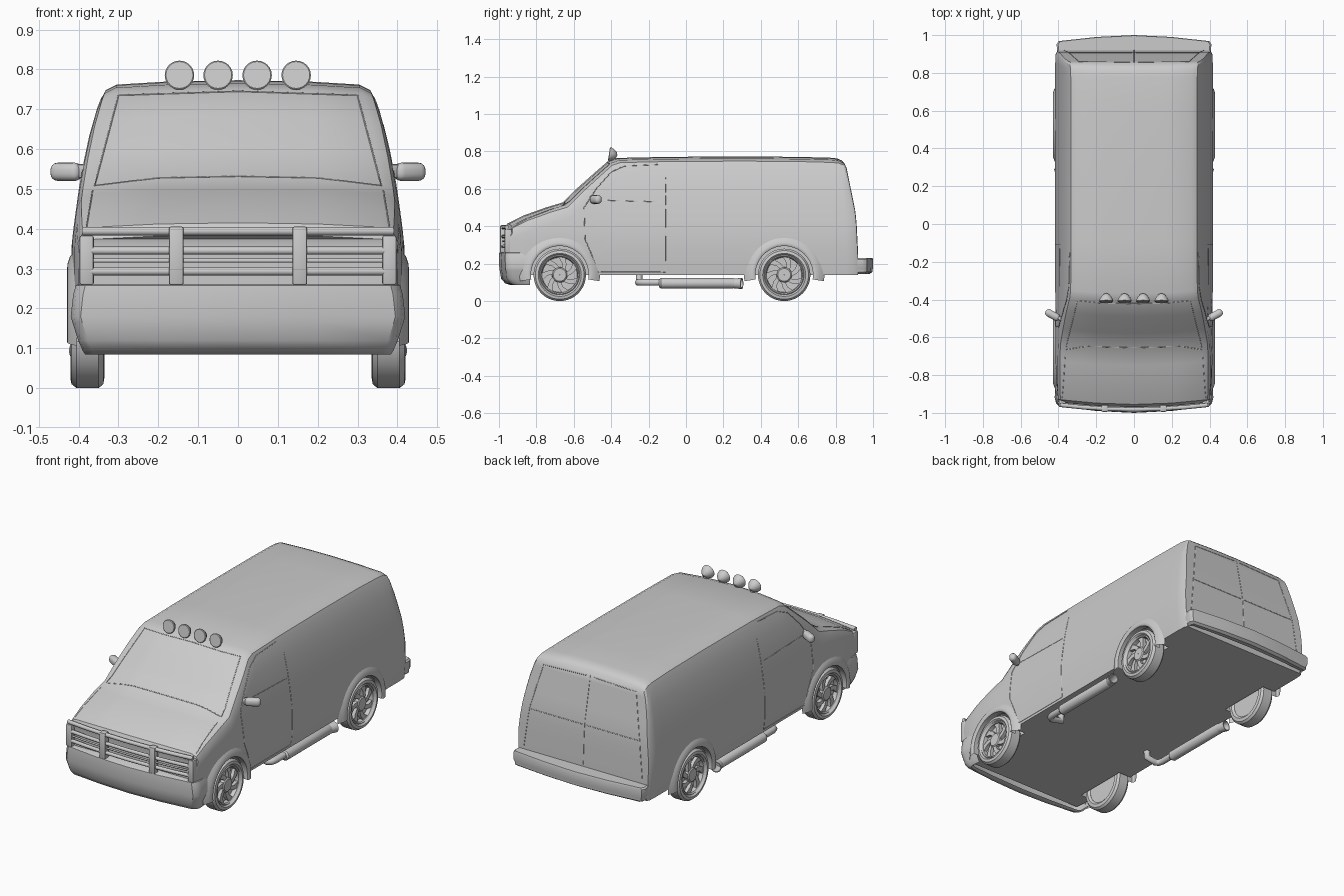
import bpy, bmesh, math
from mathutils import Vector, Matrix
from mathutils.bvhtree import BVHTree

if "Cube" in bpy.data.objects:
    bpy.data.objects.remove(bpy.data.objects["Cube"])


def smooth(ob, angle):
    bpy.ops.object.select_all(action='DESELECT')
    ob.select_set(True)
    bpy.context.view_layer.objects.active = ob
    bpy.ops.object.shade_smooth_by_angle(angle=math.radians(angle))


def finish(name, bm, angle=35):
    bmesh.ops.recalc_face_normals(bm, faces=bm.faces)
    me = bpy.data.meshes.new(name)
    bm.to_mesh(me)
    bm.free()
    ob = bpy.data.objects.new(name, me)
    bpy.context.collection.objects.link(ob)
    smooth(ob, angle)
    return ob


def interp(table, v):
    if v <= table[0][0]:
        return table[0][1]
    for (a, fa), (b, fb) in zip(table, table[1:]):
        if v <= b:
            return fa + (fb - fa) * (v - a) / (b - a)
    return table[-1][1]


def skin(bm, rings, closed):
    """Quads between successive point rings."""
    vs = [[bm.verts.new(p) for p in r] for r in rings]
    n = len(rings[0])
    for a, b in zip(vs, vs[1:]):
        for i in range(n if closed else n - 1):
            j = (i + 1) % n
            bm.faces.new((a[i], a[j], b[j], b[i]))
    return vs


def tube(name, pts, r, sides=4):
    cu = bpy.data.curves.new(name, 'CURVE')
    cu.dimensions = '3D'
    cu.bevel_depth = r
    cu.bevel_resolution = sides
    cu.use_fill_caps = True
    sp = cu.splines.new('POLY')
    sp.points.add(len(pts) - 1)
    for p, q in zip(sp.points, pts):
        p.co = (*q, 1)
    ob = bpy.data.objects.new(name, cu)
    bpy.context.collection.objects.link(ob)
    return ob


def block(name, loc, size, bevel=0.006, rot=0, seg=2):
    bm = bmesh.new()
    bmesh.ops.create_cube(bm, size=1, matrix=Matrix.Diagonal((*size, 1)))
    bmesh.ops.bevel(bm, geom=bm.edges[:], offset=bevel, segments=seg, profile=0.5, affect='EDGES')
    bm.transform(Matrix.Translation(loc) @ Matrix.Rotation(rot, 4, 'Z'))
    return finish(name, bm)


def lathe(bm, profile, centre, axis='X', a0=0, a1=360, n=40):
    """Revolve (offset along axis, radius) points around an axis."""
    full = a1 - a0 == 360
    rings = []
    for k in range(n if full else n + 1):
        t = math.radians(a0 + (a1 - a0) * k / n)
        c, s = math.cos(t), math.sin(t)
        rings.append([Vector(centre) + (Vector((o, r * c, r * s)) if axis == 'X'
                      else Vector((r * c, o, r * s))) for o, r in profile])
    skin(bm, rings + rings[:1] if full else rings, False)
    bmesh.ops.remove_doubles(bm, verts=bm.verts, dist=1e-5)


# Body shell: cross-sections lofted from nose to tail
WIDTH = [(.12, .405), (.2, .415), (.36, .417), (.5, .398), (.6, .38), (.68, .36), (.74, .338)]
REAR = [(.12, .92), (.22, .92), (.46, .908), (.72, .855), (.78, .825)]
STATIONS = [(-.94, .385, .955), (-.925, .415, .965), (-.84, .457, .985), (-.72, .5, 1), (-.63, .527, 1),
            (-.55, .605, 1), (-.46, .685, 1), (-.385, .75, 1), (-.34, .765, 1), (-.1, .771, 1),
            (.3, .773, 1), (.6, .771, 1), (.78, .766, 1), ('r', .762, 1, .55), ('r', .752, .995, .88),
            ('r', .74, .975, 1)]
ZB = .14
rings = []
for st in STATIONS:
    y0, zt, f = st[:3]
    ze = zt - .05
    half = [(interp(WIDTH, z) * f, z) for z in (ZB + (ze - ZB) * k / 8 for k in range(9))]
    w = half[-1][0]
    half += [(w - .012, zt - .025), (w - .04, zt - .011), (w * .5, zt - .003)]
    ring = half + [(0, zt)] + [(-x, z) for x, z in reversed(half)]
    pts = []
    for x, z in ring:
        if y0 == 'r':
            y = .78 + (interp(REAR, z) - .78) * st[3]
        else:
            y = y0 - (.03 * (1 - (x / .42) ** 2) if y0 < -.3 else 0)
        pts.append((x, y, z))
    rings.append(pts)
bm = bmesh.new()
vs = skin(bm, rings, True)
N = len(rings[0])
for ring in (vs[0], vs[-1]):
    for i in range(N // 2):
        bm.faces.new(list(dict.fromkeys((ring[i], ring[i + 1], ring[N - 2 - i], ring[N - 1 - i]))))
bmesh.ops.recalc_face_normals(bm, faces=bm.faces)
bvh = BVHTree.FromBMesh(bm)
body = finish("body", bm, 28)

# Wheel wells cut from the body
for y in (-.675, .525):
    for s in (1, -1):
        bm = bmesh.new()
        bmesh.ops.create_cone(bm, cap_ends=True, segments=48, radius1=.158, radius2=.158, depth=.2,
                              matrix=Matrix.Translation((s * .43, y, .14)) @ Matrix.Rotation(math.pi / 2, 4, 'Y'))
        cut = finish("well_cutter", bm)
        bpy.context.view_layer.objects.active = body
        m = body.modifiers.new("well", 'BOOLEAN')
        m.operation, m.object, m.solver = 'DIFFERENCE', cut, 'EXACT'
        bpy.ops.object.modifier_apply(modifier="well")
        bpy.data.objects.remove(cut)
smooth(body, 28)


# Panel seams projected on the body
def seam(name, pts, start, direction, r=.002):
    out = []
    for a, b in zip(pts, pts[1:]):
        for k in range(9):
            p = Vector(a).lerp(Vector(b), k / 8)
            q = Vector((start, p.x, p.y)) if direction[0] else Vector((p.x, start, p.y))
            hit = bvh.ray_cast(q, Vector(direction))[0]
            if hit and (k or not out):
                out.append(hit)
    tube(name, out, r, 1)


DOOR = [(-.11, .66), (-.11, .155), (-.47, .155), (-.505, .25), (-.54, .33), (-.545, .5), (-.48, .6),
        (-.40, .69), (-.33, .722), (-.15, .73)]
for s in (1, -1):
    seam("door_seam", DOOR, s, (-s, 0, 0))
    seam("window_sill_seam", [(-.13, .53), (-.49, .54)], s, (-s, 0, 0), .0015)
    seam("rear_door_seam", [(s * .01, .46), (s * .345, .46), (s * .37, .25)], 2, (0, -1, 0))
    seam("rear_window_seam", [(s * .02, .715), (s * .29, .705), (s * .345, .46)], 2, (0, -1, 0))
    seam("hood_side_seam", [(s * .385, .375), (s * .365, .495)], -2, (0, 1, 0))
seam("rear_centre_seam", [(0, .72), (0, .24)], 2, (0, -1, 0))
seam("windshield_seam", [(0, .532), (.2, .528), (.36, .508), (.3, .735), (0, .745), (-.3, .735),
                         (-.36, .508), (-.2, .528), (0, .532)], -2, (0, 1, 0))

# Wheels and arch flares
for s in (1, -1):
    for y, tag in ((-.675, "front"), (.525, "rear")):
        c = (0, y, .14)
        bm = bmesh.new()
        tyre = [(.395, .102), (.412, .106), (.421, .115), (.418, .13), (.405, .14), (.35, .14),
                (.338, .13), (.335, .112), (.345, .1), (.395, .102)]
        lathe(bm, [(s * o, r) for o, r in tyre], c, n=48)
        finish(tag + "_tyre", bm)
        bm = bmesh.new()
        rim = [(.346, .001), (.346, .101), (.412, .107), (.416, .102), (.41, .096), (.388, .093), (.385, .001)]
        lathe(bm, [(s * o, r) for o, r in rim], c, n=40)
        lathe(bm, [(s * o, r) for o, r in ((.38, .042), (.406, .04), (.411, .034), (.411, .001))], c, n=24)
        finish(tag + "_rim", bm)
        bm = bmesh.new()
        for k in range(7):
            a = 2 * math.pi * k / 7
            plan = [(.036, a - .3), (.036, a + .35), (.066, a + .5), (.097, a + .75), (.097, a + .35), (.066, a + .1)]
            skin(bm, [[(s * o, y + r * math.cos(t), .14 + r * math.sin(t)) for r, t in plan]
                      for o in (.38, .406)], True)
            bm.verts.ensure_lookup_table()
            bm.faces.new(bm.verts[-6:])
        finish(tag + "_spokes", bm)
        bm = bmesh.new()
        flare = [(.39, .154), (.424, .154), (.429, .16), (.428, .172), (.422, .19), (.404, .215)]
        lathe(bm, [(s * o, r) for o, r in flare], c, a0=-9, a1=189, n=32)
        finish(tag + "_arch_flare", bm, 50)


# Bumpers: open-backed wraparound shells, levels are (z, x scale, y scale)
def bumper(name, half, levels):
    plan = half + [(-x, y) for x, y in reversed(half[:-1])]
    yb = half[0][1]
    bm = bmesh.new()
    vs = skin(bm, [[(x * k, yb + (y - yb) * j, z) for x, y in plan] for z, k, j in levels], False)
    bm.faces.new(vs[-1])
    finish(name, bm)


bumper("front_bumper", [(.415, -.835), (.42, -.92), (.413, -.95), (.395, -.967), (.2, -.99), (0, -1)],
       [(.09, .9, .5), (.085, .915, .62), (.095, .93, .8), (.12, .955, .93), (.165, .99, .975),
        (.18, 1, .99), (.235, .985, 1), (.258, .97, .99), (.262, .95, .95)])
bumper("rear_bumper", [(.405, .905), (.41, .95), (.4, .968), (.2, .99), (0, 1)],
       [(.147, .94, .5), (.145, .95, .8), (.155, .985, .97), (.17, .985, .98), (.18, 1, 1),
        (.222, 1, 1), (.23, .98, .97)])

# Grille guard
for z, r in ((.394, .011), (.345, .01), (.293, .01), (.32, .005)):
    tube("guard_bar", [(x, -.982 + .025 * (x / .4) ** 2, z) for x in (-.39, -.27, -.14, 0, .14, .27, .39)], r)
for s in (1, -1):
    block("guard_upright", (s * .155, -.976, .332), (.037, .036, .148))
    block("guard_end", (s * .38, -.95, .321), (.036, .04, .125))

# Roof lamps
for x in (-.147, -.05, .048, .146):
    bm = bmesh.new()
    lathe(bm, [(0, .0005), (0, .034), (.003, .037), (.011, .036), (.026, .028), (.04, .016), (.046, .0005)],
          (0, 0, 0), 'Y', n=24)
    bm.transform(Matrix.Translation((x, -.412, .786)) @ Matrix.Rotation(-.15, 4, 'X'))
    finish("roof_lamp", bm)
    block("lamp_foot", (x, -.385, .757), (.014, .024, .03), .003)

for s in (1, -1):
    # Door mirrors
    block("mirror", (s * .431, -.482, .543), (.084, .04, .046), .0185, s * .5, 4)
    block("mirror_arm", (s * .388, -.503, .545), (.05, .02, .036), .008, s * .5)
    # Side exhausts
    tube("exhaust_inlet", [(s * .3, -.25, .15), (s * .3, -.25, .108), (s * .36, -.255, .1), (s * .378, -.245, .1),
                           (s * .385, -.22, .1), (s * .385, -.12, .1)], .018)
    bm = bmesh.new()
    lathe(bm, [(-.145, .001), (-.145, .02), (-.135, .028), (.25, .028), (.262, .024)], (s * .385, 0, .095), 'Y', n=20)
    finish("muffler", bm)
    bm = bmesh.new()
    lathe(bm, [(-.03, .024), (.03, .03), (.03, .025), (-.025, .02), (-.025, .001)], (0, 0, 0), 'Y', n=20)
    bm.transform(Matrix.Translation((s * .388, .27, .094)) @ Matrix.Rotation(-s * .25, 4, 'Z'))
    finish("exhaust_tip", bm)
